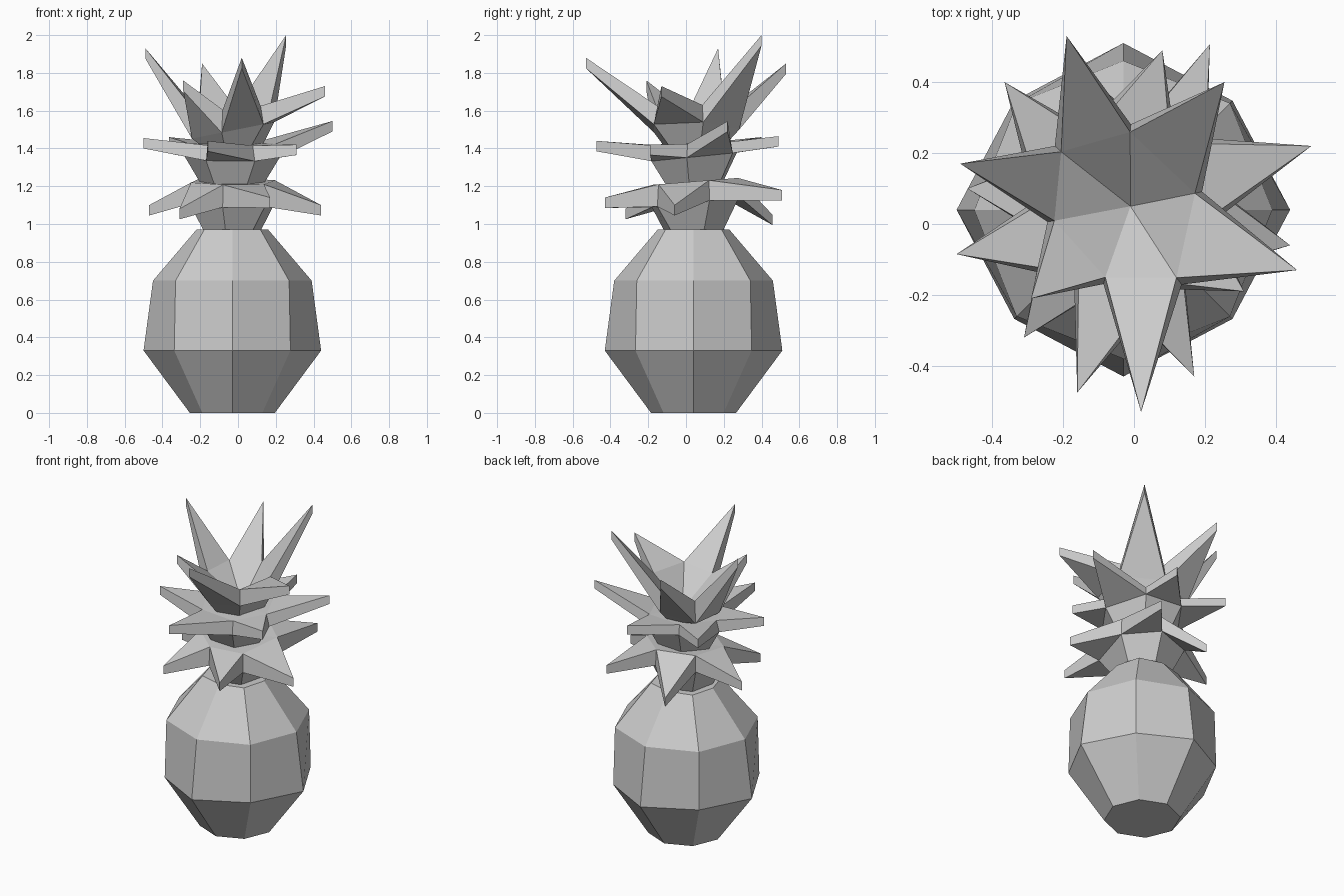
import bpy, bmesh
from math import cos, sin, radians

cube = bpy.data.objects.get("Cube")
if cube:
    bpy.data.objects.remove(cube, do_unlink=True)

CX, CY = -0.03, 0.04  # shared axis of the fruit and crown

grey = bpy.data.materials.new("plain_grey")
grey.use_nodes = True
grey.diffuse_color = (0.6, 0.6, 0.6, 1)
grey.node_tree.nodes["Principled BSDF"].inputs["Base Color"].default_value = (0.6, 0.6, 0.6, 1)


def ring(bm, polar, z, tilt_x=0, tilt_y=0):
    """Ring of vertices from (angle, radius) pairs, optionally tilted."""
    verts = []
    for angle, radius in polar:
        dx, dy = radius * cos(radians(angle)), radius * sin(radians(angle))
        verts.append(bm.verts.new((CX + dx, CY + dy, z + tilt_x * dx + tilt_y * dy)))
    return verts


def bridge(bm, low, high):
    n = len(low)
    for i in range(n):
        j = (i + 1) % n
        bm.faces.new((low[i], low[j], high[j], high[i]))


def finish(bm, name):
    bmesh.ops.recalc_face_normals(bm, faces=bm.faces[:])
    mesh = bpy.data.meshes.new(name)
    bm.to_mesh(mesh)
    bm.free()
    mesh.materials.append(grey)
    obj = bpy.data.objects.new(name, mesh)
    bpy.context.collection.objects.link(obj)


# Eight-sided fruit body: radius on the axes, radius on the diagonals, height
bm = bmesh.new()
profile = [(0.225, 0.225, 0), (0.47, 0.435, 0.33), (0.42, 0.425, 0.70), (0.19, 0.21, 0.97)]
rings = [ring(bm, [(45 * i, diagonal if i % 2 else axis) for i in range(8)], z)
         for axis, diagonal, z in profile]
for low, high in zip(rings, rings[1:]):
    bridge(bm, low, high)
bm.faces.new(rings[0][::-1])
bm.faces.new(rings[-1])
finish(bm, "fruit_body")


def leaf_tier(name, rim, flare, stem_z, low_z, low_tilt, top_z, top_tilt, centre_z, tips):
    """Flared six-sided stem whose rim faces are drawn out into pointed leaves."""
    bm = bmesh.new()
    base = ring(bm, [(a, 0.16) for a, r in rim], stem_z)
    low = ring(bm, [(a, r * flare) for a, r in rim], low_z, *low_tilt)
    top = ring(bm, rim, top_z, *top_tilt)
    centre = bm.verts.new((CX + 0.02, CY + 0.01, centre_z))
    bridge(bm, base, low)
    bm.faces.new(base[::-1])
    for i, (x, y, z) in enumerate(tips):
        j = (i + 1) % 6
        tip_top = bm.verts.new((x, y, z))
        tip_low = bm.verts.new((x, y, z - 0.055))
        bm.faces.new((top[i], tip_top, top[j]))
        bm.faces.new((low[i], low[j], tip_low))
        bm.faces.new((low[i], tip_low, tip_top, top[i]))
        bm.faces.new((low[j], top[j], tip_top, tip_low))
        bm.faces.new((top[i], top[j], centre))
    finish(bm, name)


# Crown leaves, from the drooping tier to the upright one
leaf_tier("lower_crown_leaves",
          [(20, 0.24), (78, 0.24), (138, 0.24), (198, 0.23), (257, 0.22), (312, 0.25)],
          1.03, 0.965, 1.115, (0, 0.12), 1.225, (0, 0.08), 1.22,
          [(0.214, 0.507, 1.18), (-0.17, 0.457, 1.05), (-0.47, 0.10, 1.10),
           (-0.31, -0.32, 1.08), (0.17, -0.43, 1.14), (0.44, -0.06, 1.10)])
leaf_tier("middle_crown_leaves",
          [(-8, 0.23), (55, 0.23), (115, 0.23), (175, 0.23), (235, 0.22), (298, 0.23)],
          1.1, 1.2, 1.355, (0, 0.1), 1.425, (0, 0.05), 1.43,
          [(0.50, 0.22, 1.545), (0.08, 0.49, 1.465), (-0.365, 0.40, 1.46),
           (-0.50, -0.085, 1.455), (-0.16, -0.475, 1.44), (0.31, -0.19, 1.42)])
leaf_tier("upper_crown_leaves",
          [(13, 0.207), (85, 0.22), (137, 0.24), (189, 0.197), (255, 0.197), (308, 0.243)],
          1.1, 1.41, 1.495, (0.2, 0), 1.61, (0.1, 0), 1.43,
          [(0.255, 0.40, 2.0), (-0.19, 0.53, 1.85), (-0.49, 0.17, 1.93),
           (-0.29, -0.21, 1.76), (0.02, -0.53, 1.88), (0.46, -0.13, 1.73)])
